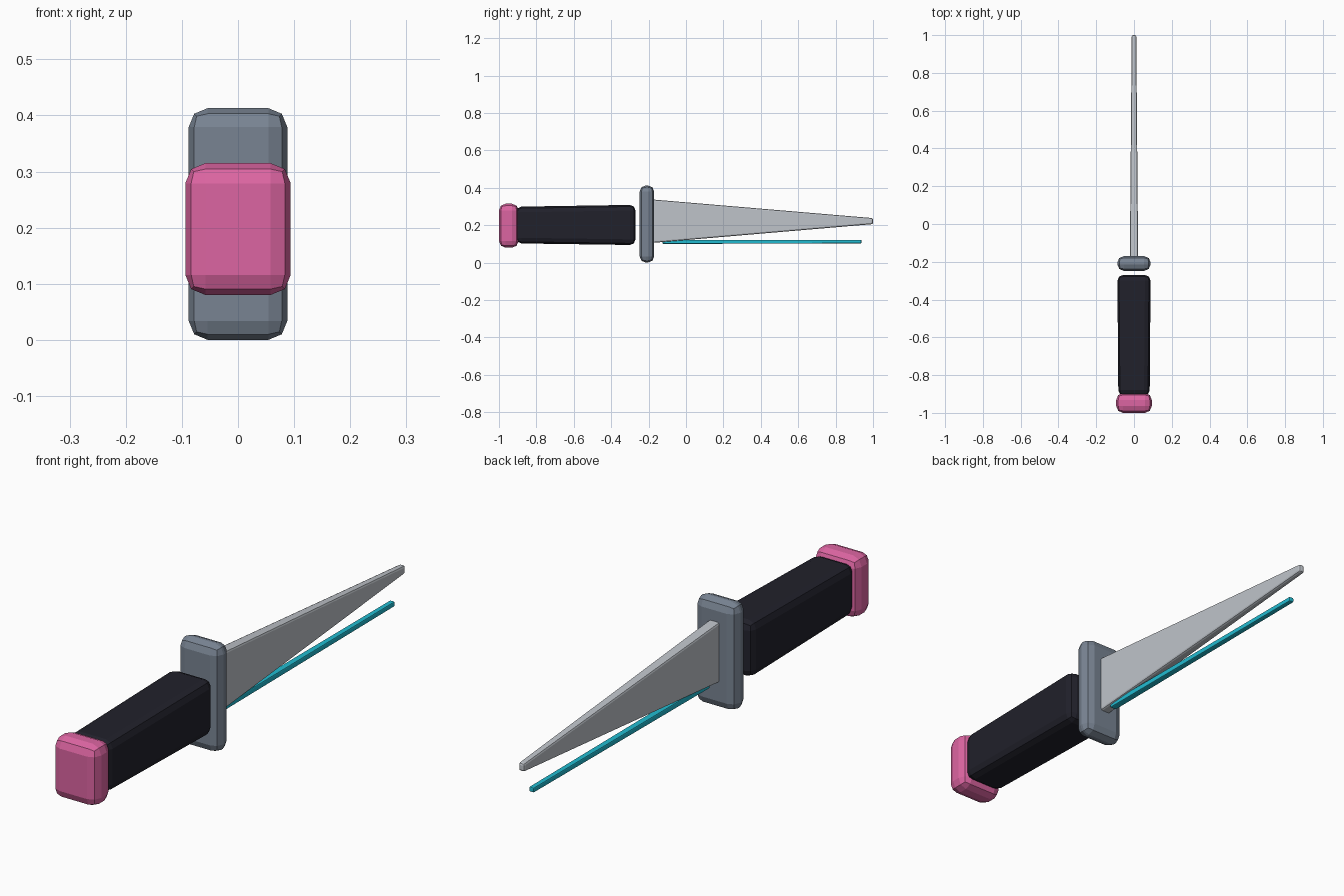
import bpy

if "Cube" in bpy.data.objects:
    bpy.data.objects.remove(bpy.data.objects["Cube"])


def material(name, rgb):
    m = bpy.data.materials.new(name)
    m.diffuse_color = (*rgb, 1)
    m.use_nodes = True
    m.node_tree.nodes["Principled BSDF"].inputs["Base Color"].default_value = m.diffuse_color
    return m


pink = material("pink", (0.72, 0.13, 0.36))
black = material("black", (0.015, 0.015, 0.024))
steel = material("steel_grey", (0.19, 0.23, 0.29))
silver = material("silver", (0.52, 0.55, 0.59))
cyan = material("cyan", (0.015, 0.50, 0.64))


def bar(name, mat, back, front, bevel, segments=2):
    """Bevelled box lofted along y; each end is (y, half width, z low, z high)."""
    verts = []
    for y, w, lo, hi in (back, front):
        verts += [(-w, y, lo), (w, y, lo), (w, y, hi), (-w, y, hi)]
    faces = [(0, 1, 2, 3), (7, 6, 5, 4)]
    faces += [(i, i + 4, (i + 1) % 4 + 4, (i + 1) % 4) for i in range(4)]
    mesh = bpy.data.meshes.new(name)
    mesh.from_pydata(verts, [], faces)
    mesh.materials.append(mat)
    ob = bpy.data.objects.new(name, mesh)
    bpy.context.collection.objects.link(ob)
    mod = ob.modifiers.new("bevel", "BEVEL")
    mod.width = bevel
    mod.segments = segments
    mod.limit_method = "NONE"
    return ob


# Grip end
bar("pommel", pink, (-1.0, 0.094, 0.08, 0.315), (-0.895, 0.094, 0.08, 0.315), 0.036)
bar("handle", black, (-0.91, 0.083, 0.103, 0.299), (-0.27, 0.088, 0.094, 0.309), 0.03)
# Cross guard
bar("guard", steel, (-0.248, 0.088, 0.0, 0.413), (-0.17, 0.088, 0.0, 0.413), 0.034)
# Tapered blade and the coloured strip below it
bar("blade", silver, (-0.185, 0.022, 0.105, 0.338), (1.0, 0.012, 0.206, 0.238), 0.008)
bar("edge_strip", cyan, (-0.125, 0.014, 0.1, 0.122), (0.938, 0.01, 0.103, 0.122), 0.004)
